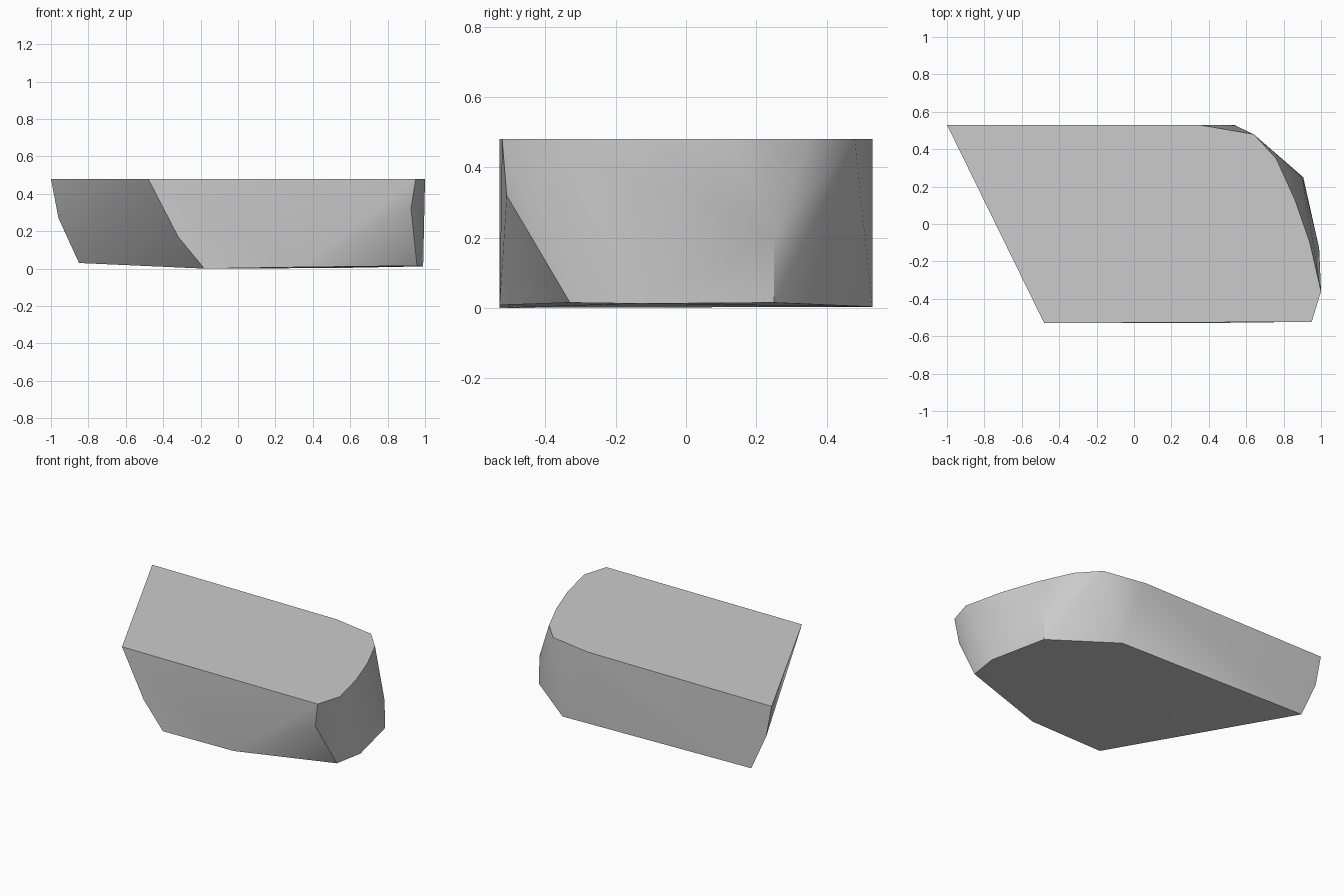
import bpy, bmesh, math

if "Cube" in bpy.data.objects:
    bpy.data.objects.remove(bpy.data.objects["Cube"], do_unlink=True)

# Plain grey stone
grey = bpy.data.materials.new("stone_grey")
grey.use_nodes = True
colour = (0.6, 0.6, 0.6, 1)
grey.diffuse_color = colour
grey.node_tree.nodes["Principled BSDF"].inputs["Base Color"].default_value = colour

# Flat top outline, with one rounded end
TOP = 0.48
top_rim = [(-1, .53), (-.48, -.53), (.95, -.523), (1, -.36), (.94, -.1),
           (.86, .13), (.76, .35), (.64, .48), (.35, .53)]

# Bulging corners between top and base
middle = [(-.96, .53, .27), (-.32, -.53, .17), (.925, -.51, .32), (.9, .25, .2)]

# Nearly flat base outline
base = [(-.85, .53, .03), (-.18, -.53, 0), (.34, -.53, .008), (.957, -.33, .015),
        (.99, -.13, .012), (.905, .25, .015), (.535, .53, .003)]


def faceted_block(name, points, material):
    """Wrap the corner points in a convex block and merge its flat faces."""
    bm = bmesh.new()
    for p in points:
        bm.verts.new(p)
    bmesh.ops.convex_hull(bm, input=bm.verts[:])
    bmesh.ops.dissolve_limit(bm, angle_limit=math.radians(0.5),
                             verts=bm.verts[:], edges=bm.edges[:])
    bmesh.ops.recalc_face_normals(bm, faces=bm.faces[:])
    mesh = bpy.data.meshes.new(name)
    bm.to_mesh(mesh)
    bm.free()
    mesh.materials.append(material)
    obj = bpy.data.objects.new(name, mesh)
    bpy.context.collection.objects.link(obj)
    return obj


stone = faceted_block("stone_block", [(x, y, TOP) for x, y in top_rim] + middle + base, grey)

# Soften shallow folds, keep strong edges crisp
bpy.context.view_layer.objects.active = stone
stone.select_set(True)
bpy.ops.object.shade_smooth_by_angle(angle=math.radians(30))
